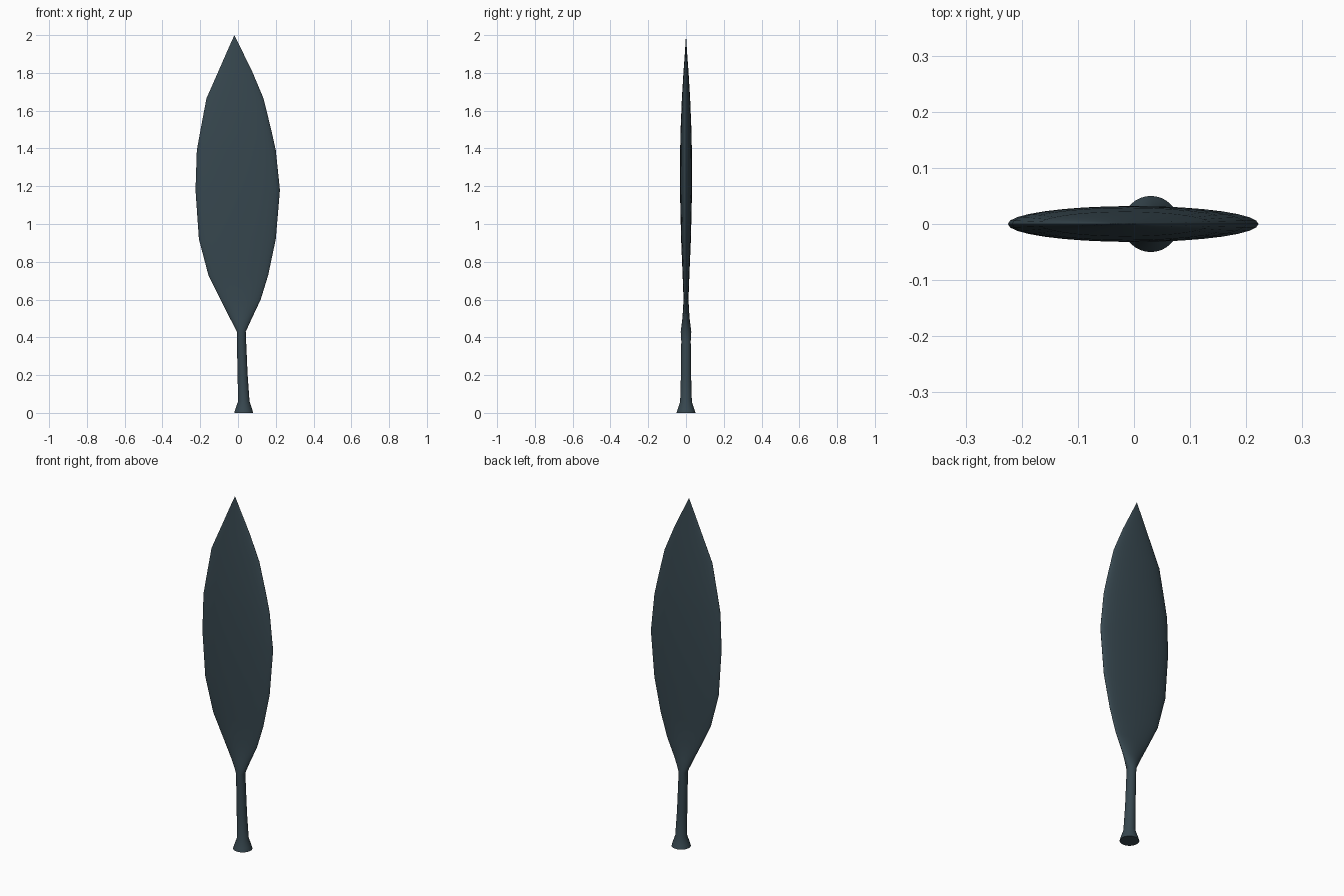
import bpy, bmesh, math

if "Cube" in bpy.data.objects:
    bpy.data.objects.remove(bpy.data.objects["Cube"])

slate = bpy.data.materials.new("dark slate")
slate.diffuse_color = (0.038, 0.063, 0.078, 1)
slate.use_nodes = True
slate.node_tree.nodes["Principled BSDF"].inputs["Base Color"].default_value = slate.diffuse_color

# cross-sections: z, left x, right x, half thickness
sections = [
    (0.00, -0.020, 0.080, 0.050),
    (0.02, -0.014, 0.075, 0.044),
    (0.06, 0.000, 0.061, 0.031),
    (0.20, -0.002, 0.051, 0.027),
    (0.38, -0.006, 0.043, 0.025),
    (0.43, -0.006, 0.041, 0.028),
    (0.50, -0.042, 0.073, 0.019),
    (0.60, -0.093, 0.120, 0.013),
    (0.73, -0.157, 0.160, 0.018),
    (0.92, -0.207, 0.200, 0.026),
    (1.18, -0.225, 0.222, 0.032),
    (1.39, -0.218, 0.200, 0.031),
    (1.49, -0.200, 0.178, 0.029),
    (1.665, -0.167, 0.135, 0.022),
    (1.81, -0.103, 0.074, 0.013),
    (1.92, -0.055, 0.020, 0.005),
]
N = 32

# leaf blade and stem: one loft of ellipses
bm = bmesh.new()
rings = []
for z, left, right, t in sections:
    c, r = (left + right) / 2, (right - left) / 2
    rings.append([bm.verts.new((c + r * math.cos(2 * math.pi * i / N),
                                t * math.sin(2 * math.pi * i / N), z)) for i in range(N)])
for a, b in zip(rings, rings[1:]):
    for i in range(N):
        j = (i + 1) % N
        bm.faces.new((a[i], a[j], b[j], b[i]))
tip = bm.verts.new((-0.019, 0, 2.0))
for i in range(N):
    bm.faces.new((rings[-1][i], rings[-1][(i + 1) % N], tip))
bm.faces.new(list(reversed(rings[0])))
bmesh.ops.recalc_face_normals(bm, faces=bm.faces)

mesh = bpy.data.meshes.new("leaf_and_stem")
bm.to_mesh(mesh)
bm.free()
mesh.materials.append(slate)
leaf = bpy.data.objects.new("leaf_and_stem", mesh)
bpy.context.collection.objects.link(leaf)
bpy.context.view_layer.objects.active = leaf
leaf.select_set(True)
bpy.ops.object.shade_smooth_by_angle(angle=math.radians(40))
